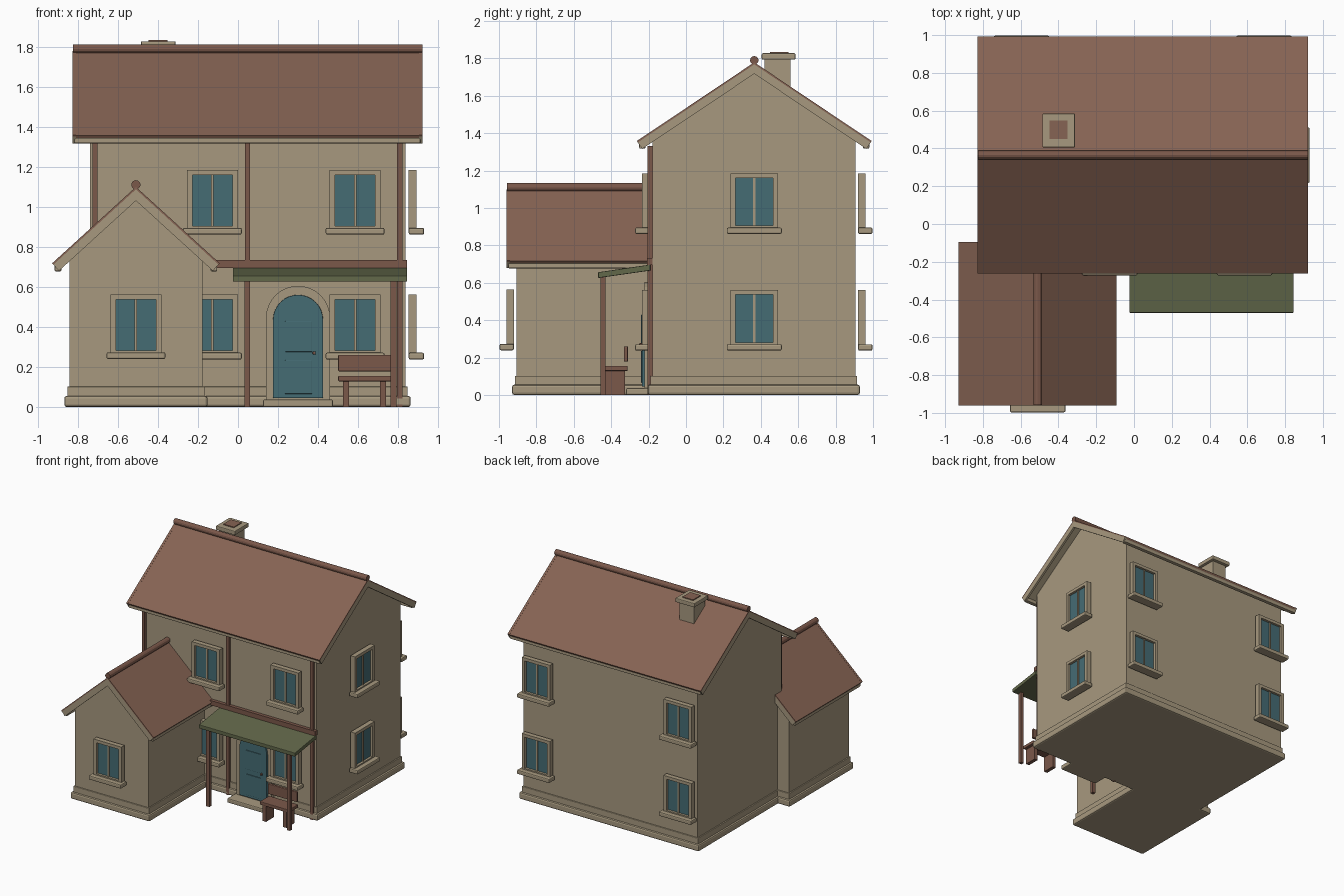
import bpy, bmesh, math
from mathutils import Matrix, Vector

if "Cube" in bpy.data.objects:
    bpy.data.objects.remove(bpy.data.objects["Cube"], do_unlink=True)


def material(name, r, g, b):
    col = [(c / 255 / 12.92 if c < 11 else ((c / 255 + 0.055) / 1.055) ** 2.4) for c in (r, g, b)] + [1]
    m = bpy.data.materials.new(name)
    m.use_nodes = True
    m.diffuse_color = col
    m.node_tree.nodes["Principled BSDF"].inputs["Base Color"].default_value = col
    return m


STONE = material("warm stone", 167, 153, 127)
ROOF = material("clay roof", 134, 99, 83)
WOOD = material("brown wood", 123, 88, 74)
TEAL = material("teal glass and paint", 69, 108, 116)
GREEN = material("moss green", 98, 104, 74)


def finish(name, bm, mat, bevel=0.0):
    bmesh.ops.recalc_face_normals(bm, faces=bm.faces)
    me = bpy.data.meshes.new(name)
    bm.to_mesh(me)
    bm.free()
    me.materials.append(mat)
    ob = bpy.data.objects.new(name, me)
    bpy.context.collection.objects.link(ob)
    if bevel:
        mod = ob.modifiers.new("soft edges", "BEVEL")
        mod.width = bevel
        mod.segments = 2
    return ob


def boxes(name, mat, spans, place=Matrix(), bevel=0.0):
    """One object from boxes given as x0, x1, y0, y1, z0, z1."""
    bm = bmesh.new()
    for x0, x1, y0, y1, z0, z1 in spans:
        mid = Vector((x0 + x1, y0 + y1, z0 + z1)) / 2
        size = Matrix.Diagonal((x1 - x0, y1 - y0, z1 - z0, 1))
        bmesh.ops.create_cube(bm, size=1, matrix=place @ Matrix.Translation(mid) @ size)
    return finish(name, bm, mat, bevel)


def prism(name, mat, pts, axis, a, b, bevel=0.0):
    """Extrude a profile of (side, height) points along x or y."""
    bm = bmesh.new()
    def at(p, d):
        return (d, p[0], p[1]) if axis == "x" else (p[0], d, p[1])
    lo = [bm.verts.new(at(p, a)) for p in pts]
    hi = [bm.verts.new(at(p, b)) for p in pts]
    bm.faces.new(lo)
    bm.faces.new(hi)
    n = len(pts)
    for i in range(n):
        j = (i + 1) % n
        bm.faces.new((lo[i], lo[j], hi[j], hi[i]))
    return finish(name, bm, mat, bevel)


def gable_roof(name, axis, mid, run, eave, top, a, b):
    """Clay slab, stone underside, barge boards, fascias and a round ridge."""
    ang = math.atan2(top - eave, run)
    s, c = math.sin(ang), math.cos(ang)

    def chevron(t0, t1):
        def line(t):
            return [(mid - run + t * s, eave - t * c), (mid, top - t / c), (mid + run - t * s, eave - t * c)]
        return line(t0) + line(t1)[::-1]
    prism(name + "_tiles", ROOF, chevron(0, 0.016), axis, a + 0.015, b - 0.015)
    prism(name + "_soffit", STONE, chevron(0.016, 0.03), axis, a + 0.015, b - 0.015)
    for side, p, q in (("start", a, a + 0.018), ("end", b - 0.018, b)):
        prism(f"{name}_barge_{side}", STONE, chevron(0.008, 0.05), axis, p, q)
        prism(f"{name}_verge_{side}", ROOF, chevron(-0.001, 0.008), axis, p, q)
    for side, sg in (("low", -1), ("high", 1)):
        y0, y1 = sorted((mid + sg * (run - 0.012), mid + sg * (run - 0.045)))
        z = eave - 0.04
        prism(f"{name}_fascia_{side}", STONE, [(y0, z), (y1, z), (y1, z + 0.032), (y0, z + 0.032)],
              axis, a + 0.01, b - 0.01, 0.006)
    ring = [(mid + 0.023 * math.cos(k * math.pi / 6), top + 0.012 + 0.023 * math.sin(k * math.pi / 6))
            for k in range(12)]
    prism(name + "_ridge", WOOD, ring, axis, a + 0.003, b)


def gable_walls(name, axis, lo, hi, apex, slope, a, b):
    mid = (lo + hi) / 2
    side = apex - slope * (hi - lo) / 2
    prism(name, STONE, [(lo, 0.02), (hi, 0.02), (hi, side), (mid, apex), (lo, side)], axis, a, b)


# Main house and front wing
gable_walls("main_walls", "x", -0.18, 0.905, 1.745, 0.669, -0.74, 0.838)
gable_roof("main_roof", "x", 0.365, 0.627, 1.357, 1.777, -0.828, 0.922)
gable_walls("wing_walls", "y", -0.843, -0.177, 1.06, 0.905, -0.905, -0.125)
gable_roof("wing_roof", "y", -0.51, 0.418, 0.717, 1.098, -0.96, -0.095)

# Stepped plinths
for name, x0, x1, y0, y1 in (("main", -0.74, 0.838, -0.18, 0.905), ("wing", -0.843, -0.177, -0.905, -0.125)):
    for part, o, z0, z1 in (("base", 0.025, 0, 0.055), ("course", 0.01, 0.05, 0.102)):
        boxes(f"{name}_plinth_{part}", STONE, [(x0 - o, x1 + o, y0 - o, y1 + o, z0, z1)],
              bevel=0.012 if part == "base" else 0.004)

# Chimney
boxes("chimney_stack", STONE, [(-0.465, -0.335, 0.42, 0.56, 1.55, 1.8)])
boxes("chimney_cap", STONE, [(-0.485, -0.312, 0.405, 0.585, 1.793, 1.827)], bevel=0.006)
boxes("chimney_flue", ROOF, [(-0.448, -0.353, 0.45, 0.548, 1.8, 1.834)])


def window(name, x, y, z, turn):
    """Window whose sill bottom is at z, turned from the front by an angle."""
    place = Matrix.Translation((x, y, z)) @ Matrix.Rotation(math.radians(turn), 4, "Z")
    f, b = -0.055, -0.015
    boxes(name + "_frame", STONE, [(-0.127, -0.1, f, b, 0.02, 0.324), (0.1, 0.127, f, b, 0.02, 0.324),
                                   (-0.1, 0.1, f, b, 0.299, 0.324), (-0.1, 0.1, f, b, 0.02, 0.044),
                                   (-0.006, 0.006, f + 0.012, b, 0.044, 0.299)], place)
    boxes(name + "_panes", TEAL, [(s * 0.053 - 0.047, s * 0.053 + 0.047, f + 0.02, b, 0.044, 0.299)
                                  for s in (-1, 1)], place)
    boxes(name + "_sill", STONE, [(-0.147, 0.147, -0.092, b, 0, 0.034)], place, 0.008)


# Windows on two floors
for floor, z in (("lower", 0.237), ("upper", 0.861)):
    for side, x in (("right", -0.128), ("left", 0.585)):
        window(f"front_{side}_{floor}_window", x, -0.18, z, 0)
    for side, x in (("right", -0.595), ("left", 0.688)):
        window(f"back_{side}_{floor}_window", x, 0.905, z, 180)
    window(f"side_{floor}_window", 0.838, 0.365, z, 90)
window("wing_window", -0.51, -0.905, 0.239, 0)

# Timber posts and beam on the front wall
boxes("wall_posts", WOOD, [(x - 0.013, x + 0.013, -0.205, -0.178, 0, 1.33) for x in (-0.715, 0.047, 0.808)])
boxes("wall_beam", WOOD, [(-0.12, 0.845, -0.208, -0.178, 0.695, 0.733)])

# Porch canopy with its posts
prism("porch_canopy", GREEN, [(-0.47, 0.625), (-0.47, 0.656), (-0.19, 0.697), (-0.19, 0.665)],
      "x", -0.025, 0.845, 0.004)
boxes("porch_posts", WOOD, [(x - 0.014, x + 0.014, -0.458, -0.43, 0, 0.635) for x in (0.047, 0.777)])


def arch(mid, r, z0, spring):
    curve = [(mid + r * math.cos(k * math.pi / 16), spring + r * math.sin(k * math.pi / 16)) for k in range(17)]
    return [(mid + r, z0)] + curve + [(mid - r, z0)]


# Arched door and step
prism("door_surround", STONE, arch(0.3, 0.16, 0.03, 0.445), "y", -0.222, -0.17)
prism("door_leaf", TEAL, arch(0.3, 0.125, 0.045, 0.435), "y", -0.235, -0.18, 0.003)
boxes("door_panels", TEAL, [(0.235, 0.37, -0.24, -0.23, z0, z1) for z0, z1 in ((0.065, 0.235), (0.275, 0.43))],
      bevel=0.003)
boxes("door_knob", WOOD, [(0.373, 0.388, -0.25, -0.23, 0.262, 0.277)], bevel=0.004)
boxes("door_step", STONE, [(0.125, 0.475, -0.32, -0.17, 0, 0.037)], bevel=0.008)

# Bench
boxes("bench_seat", WOOD, [(0.5, 0.765, -0.435, -0.312, 0.128, 0.155)], bevel=0.005)
boxes("bench_back", WOOD, [(0.5, 0.765, -0.332, -0.31, 0.178, 0.26)], bevel=0.005)
boxes("bench_legs", WOOD, [(x - 0.015, x + 0.015, -0.43, -0.325, 0, 0.13) for x in (0.54, 0.725)])
